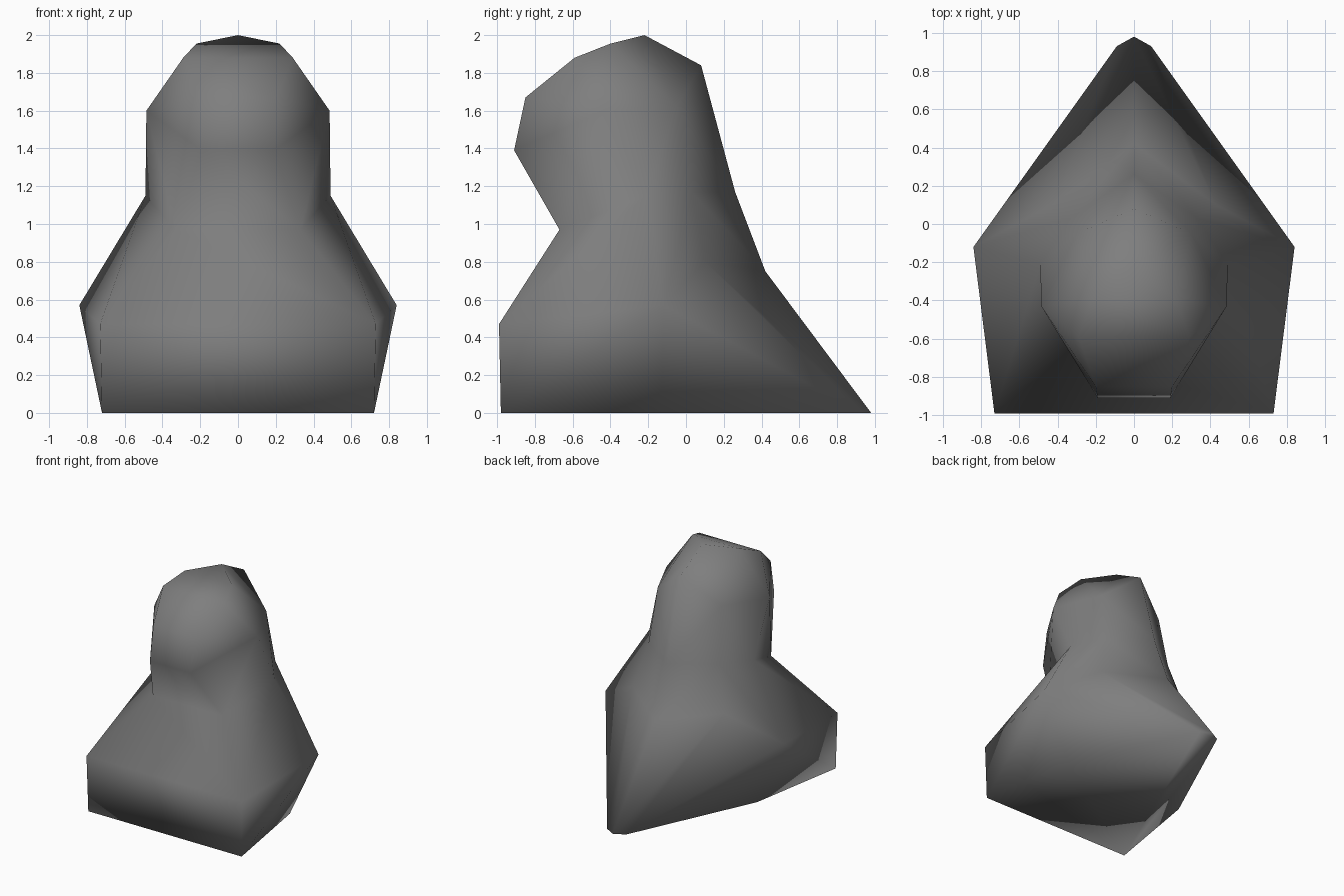
import bpy
import bmesh

cube = bpy.data.objects.get("Cube")
if cube:
    bpy.data.objects.remove(cube, do_unlink=True)

# Single stone-grey colour
stone = bpy.data.materials.new("stone_grey")
stone.use_nodes = True
colour = (0.21, 0.21, 0.21, 1)
stone.diffuse_color = colour
stone.node_tree.nodes["Principled BSDF"].inputs["Base Color"].default_value = colour

# Cross-sections of one half, each running front, side, rear side, rear centre
LEVELS = {
    "base": [(.72, -.98, 0), (.577, -.13, 0), (.09, .93, 0), (0, .98, 0)],
    "shoulder": [(.73, -.99, .47), (.84, -.12, .57), (.43, .1, .8), (0, .42, .75)],
    "neck": [(.33, -.67, .97), (.49, -.21, 1.15), (.33, .03, 1.17), (0, .26, 1.17)],
    "head": [(.19, -.91, 1.39), (.485, -.43, 1.6), (.3, -.05, 1.62), (0, .08, 1.84)],
}
# Rows of the face above the chin, then the crown
FACE = {"brow": (.2, -.85, 1.67), "forehead": (.29, -.59, 1.88),
        "hairline": (.22, -.4, 1.955), "crown": (0, -.22, 2)}

bm = bmesh.new()


def make_points(side):
    """Vertices of one half; centre points are shared afterwards by merging."""
    def vert(p):
        return bm.verts.new((p[0] * side, p[1], p[2]))
    rings = {name: [vert(p) for p in row] for name, row in LEVELS.items()}
    face = {name: vert(p) for name, p in FACE.items()}
    return rings, face


def quad(a, b, c, d):
    """Two triangles split along a-c."""
    bm.faces.new((a, b, c))
    bm.faces.new((a, c, d))


def bridge(low, high, rising):
    """Join two sections; rising says which way each diagonal runs."""
    for i, up in enumerate(rising):
        if up:
            quad(low[i], low[i + 1], high[i + 1], high[i])
        else:
            quad(low[i + 1], high[i + 1], high[i], low[i])


halves = [make_points(1), make_points(-1)]
for rings, face in halves:
    # Plinth flare, shoulders, neck
    bridge(rings["base"], rings["shoulder"], (True, False, False))
    bridge(rings["shoulder"], rings["neck"], (True, True, False))
    bridge(rings["neck"], rings["head"], (True, True, False))
    # Cheek and temple fan
    chin, temple, nape, back = rings["head"]
    fan = [chin, face["brow"], face["forehead"], face["hairline"], nape]
    for a, b in zip(fan, fan[1:]):
        bm.faces.new((temple, a, b))
    # Back of the skull
    quad(face["crown"], back, nape, face["hairline"])

# Front strip joining the two halves
(left, left_face), (right, right_face) = halves
strips = []
for rings, face in halves:
    strips.append([row[0] for row in rings.values()] +
                  [face[n] for n in ("brow", "forehead", "hairline")])
for i in range(len(strips[0]) - 1):
    quad(strips[0][i], strips[0][i + 1], strips[1][i + 1], strips[1][i])
bm.faces.new((left_face["hairline"], left_face["crown"], right_face["hairline"]))

# Underside
bm.faces.new(left["base"] + right["base"][-2::-1])

bmesh.ops.remove_doubles(bm, verts=bm.verts[:], dist=0.001)
bmesh.ops.recalc_face_normals(bm, faces=bm.faces[:])
for f in bm.faces:
    f.smooth = True

mesh = bpy.data.meshes.new("bust")
bm.to_mesh(mesh)
bm.free()
mesh.materials.append(stone)
bust = bpy.data.objects.new("bust", mesh)
bpy.context.collection.objects.link(bust)
